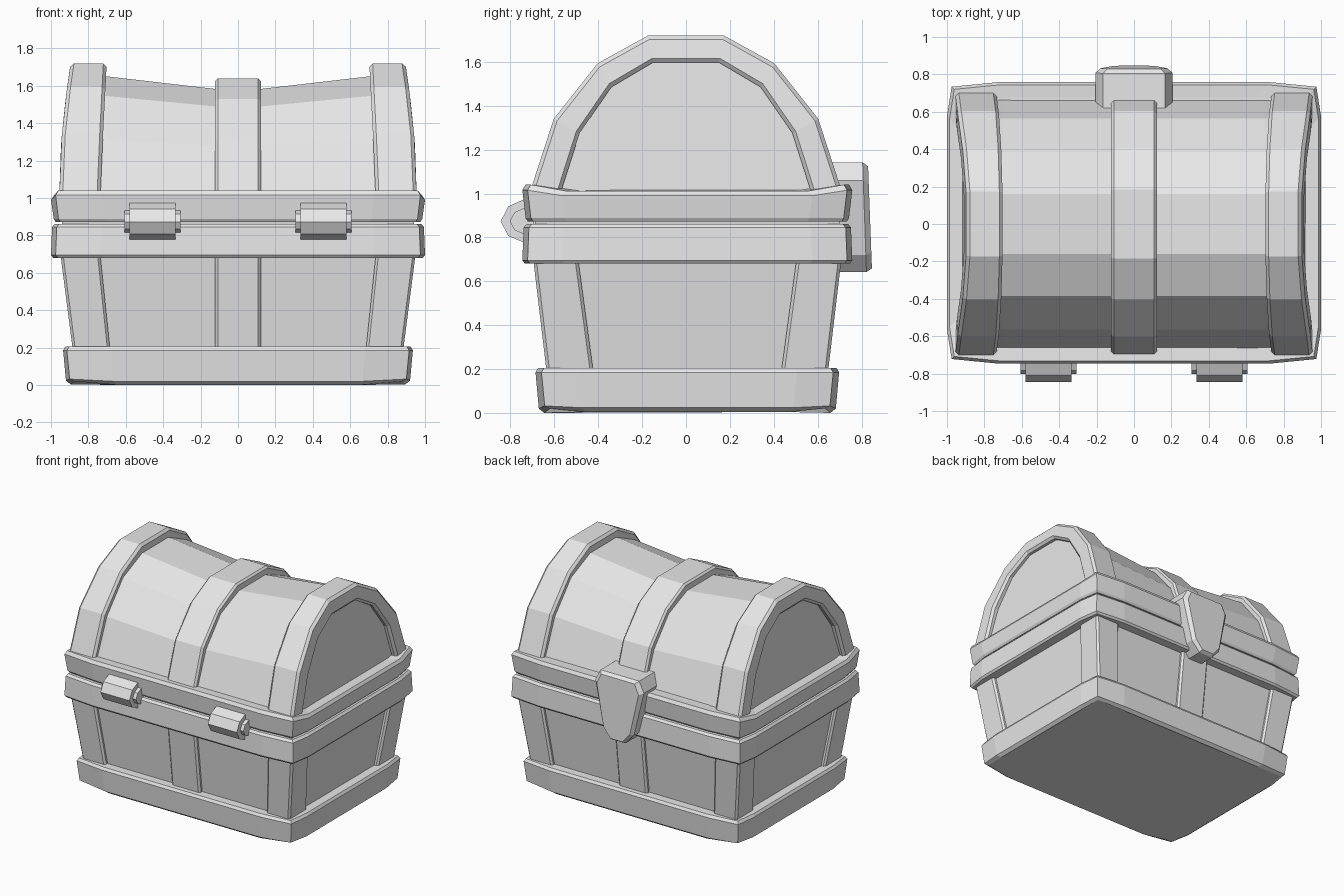
import bpy
import bmesh

cube = bpy.data.objects.get("Cube")
if cube:
    bpy.data.objects.remove(cube, do_unlink=True)

grey = bpy.data.materials.new("plain_grey")
grey.use_nodes = True
grey.diffuse_color = (0.8, 0.8, 0.8, 1)
grey.node_tree.nodes["Principled BSDF"].inputs["Base Color"].default_value = (0.8, 0.8, 0.8, 1)

CY = 0.006  # depth centre of the chest body


def loft(name, loops, bevel=0):
    """Skin a list of equal-length point loops and cap both ends."""
    bm = bmesh.new()
    rings = [[bm.verts.new(p) for p in loop] for loop in loops]
    n = len(rings[0])
    for a, b in zip(rings, rings[1:]):
        for i in range(n):
            j = (i + 1) % n
            bm.faces.new((a[i], a[j], b[j], b[i]))
    bm.faces.new(rings[0])
    bm.faces.new(rings[-1])
    bmesh.ops.recalc_face_normals(bm, faces=bm.faces)
    mesh = bpy.data.meshes.new(name)
    bm.to_mesh(mesh)
    bm.free()
    mesh.materials.append(grey)
    obj = bpy.data.objects.new(name, mesh)
    bpy.context.collection.objects.link(obj)
    if bevel:
        mod = obj.modifiers.new("chamfer", "BEVEL")
        mod.width = bevel
        mod.segments = 1
        mod.limit_method = "ANGLE"
        mod.angle_limit = 0.75
    return obj


def box_loop(x0, x1, y0, y1, z):
    return [(x0, y0, z), (x1, y0, z), (x1, y1, z), (x0, y1, z)]


def rim(name, side, corner, front, levels):
    """Bulging band; levels are (inset, height, extra height at side, at corner)."""
    loops = []
    for inset, z, dz_side, dz_corner in levels:
        s, c, f = [(p[0] - inset, p[1] - inset, z + dz)
                   for p, dz in ((side, dz_side), (corner, dz_corner), (front, 0))]
        loop = []
        for sx, sy, order in ((1, 1, (s, c, f)), (-1, 1, (f, c, s)),
                              (-1, -1, (s, c, f)), (1, -1, (f, c, s))):
            loop += [(sx * x, sy * y + CY, h) for x, y, h in order]
        loops.append(loop)
    return loft(name, loops)


# Base plinth, lower rim and lid rim
rim("base_plinth", (0.935, 0.50), (0.915, 0.665), (0.68, 0.692),
    [(0.04, 0.0, 0.004, 0.02), (0.015, 0.02, 0.004, 0.012), (0.0, 0.185, 0, 0),
     (0.012, 0.205, 0, 0), (0.08, 0.205, 0, 0)])
rim("body_rim", (1.0, 0.57), (0.975, 0.728), (0.73, 0.752),
    [(0.08, 0.68, 0, 0), (0.012, 0.68, 0, 0), (0.0, 0.695, 0, 0),
     (0.006, 0.845, 0, 0), (0.02, 0.862, 0, 0), (0.08, 0.862, 0, 0)])
rim("lid_rim", (1.0, 0.57), (0.975, 0.728), (0.73, 0.752),
    [(0.08, 0.872, 0, 0), (0.025, 0.872, 0, 0), (0.015, 0.888, 0, 0),
     (0.0, 1.015, -0.025, 0), (0.014, 1.04, -0.028, 0), (0.08, 1.036, -0.024, 0)])


# Tapered body with corner posts and centre straps
def taper(low, high, z):
    return low + (high - low) * (z - 0.2) / 0.48


def body_loop(z):
    x, y = taper(0.855, 0.917, z), taper(0.615, 0.672, z)
    return box_loop(-x, x, CY - y, CY + y, z)


loft("chest_body", [body_loop(0.15), body_loop(0.92)])

for sx, x_name in ((1, "left"), (-1, "right")):
    for sy, y_name in ((-1, "front"), (1, "back")):
        loops = []
        for z in (0.15, 0.72):
            loops.append(box_loop(sx * taper(0.685, 0.735, z), sx * taper(0.885, 0.947, z),
                                  CY + sy * taper(0.43, 0.495, z),
                                  CY + sy * taper(0.643, 0.70, z), z))
        loft(f"{y_name}_{x_name}_post", loops, 0.014)

for sy, y_name in ((-1, "front"), (1, "back")):
    loft(f"{y_name}_body_strap",
         [box_loop(-0.122, 0.122, CY + sy * 0.4, CY + sy * taper(0.643, 0.70, z), z)
          for z in (0.15, 0.72)], 0.014)


# Vaulted lid
def full(half):
    return [(-y, z) for y, z in half] + [(y, z) for y, z in reversed(half)]


def arch_out(z):
    t = max(0, (z - 1.04) / 0.68)
    return 0.957 - 0.062 * t ** 1.7


def arch_in(z):
    return 0.737 - 0.035 * max(0, (z - 1.04) / 0.68)


vault = full([(0.68, 0.98), (0.66, 1.04), (0.565, 1.31), (0.385, 1.545), (0.16, 1.65)])
stations = [(-1, None), (-0.7, 1), (-0.12, 0.89), (0.12, 0.89), (0.7, 1), (1, None)]
loops = []
for x, squash in stations:
    loop = []
    for y, z in vault:
        px = x if squash else x * (arch_out(z) - 0.04)
        loop.append((px, y, 1.04 + (z - 1.04) * (squash or 1)))
    loops.append(loop)
loft("lid_vault", loops)


def arch(name, outer, inner, x_a, x_b, bevel):
    """Curved band whose section runs between two profiles and two x rules."""
    loops = []
    for (yo, zo), (yi, zi) in zip(full(outer), full(inner)):
        loops.append([(x_a(zo), yo, zo), (x_b(zo), yo, zo),
                      (x_b(zi), yi, zi), (x_a(zi), yi, zi)])
    loft(name, loops, bevel)


end_outer = [(0.72, 0.98), (0.603, 1.34), (0.403, 1.593), (0.173, 1.72)]
end_inner = [(0.585, 0.96), (0.485, 1.275), (0.34, 1.485), (0.15, 1.597)]
for s, side in ((1, "left"), (-1, "right")):
    arch(f"{side}_lid_arch", end_outer, end_inner,
         lambda z: s * arch_out(z), lambda z: s * arch_in(z), 0.018)

strap_outer = [(0.715, 0.98), (0.603, 1.31), (0.405, 1.53), (0.185, 1.64)]
strap_inner = [(0.58, 0.98), (0.48, 1.24), (0.32, 1.41), (0.15, 1.50)]
arch("lid_strap", strap_outer, strap_inner, lambda z: -0.122, lambda z: 0.122, 0.014)

# Hinges: faceted knuckle with a slimmer pin through it
for s, side in ((1, "left"), (-1, "right")):
    for part, size, half in (("hinge", 1.0, 0.123), ("hinge_pin", 0.6, 0.15)):
        knuckle = [(0.08, 0.1), (0, 0.1), (-0.07, 0.068), (-0.105, 0),
                   (-0.07, -0.066), (0, -0.096), (0.08, -0.096)]
        loft(f"{side}_{part}",
             [[(s * 0.458 + d, -0.74 + y * size, 0.873 + z * size) for y, z in knuckle]
              for d in (-half, half)])

# Shield-shaped clasp on the back
shield = [(0.165, 1.142), (0.207, 1.06), (0.13, 0.72), (0.06, 0.642)]
shield += [(-x, z) for x, z in reversed(shield)]
loops = []
for size, depth in ((1.0, 0.62), (1.0, 0.805), (0.86, 0.83)):
    loops.append([(x * size, depth + 0.035 * (1.142 - z), 0.88 + (z - 0.88) * (0.5 + size / 2))
                  for x, z in shield])
loft("clasp", loops)
